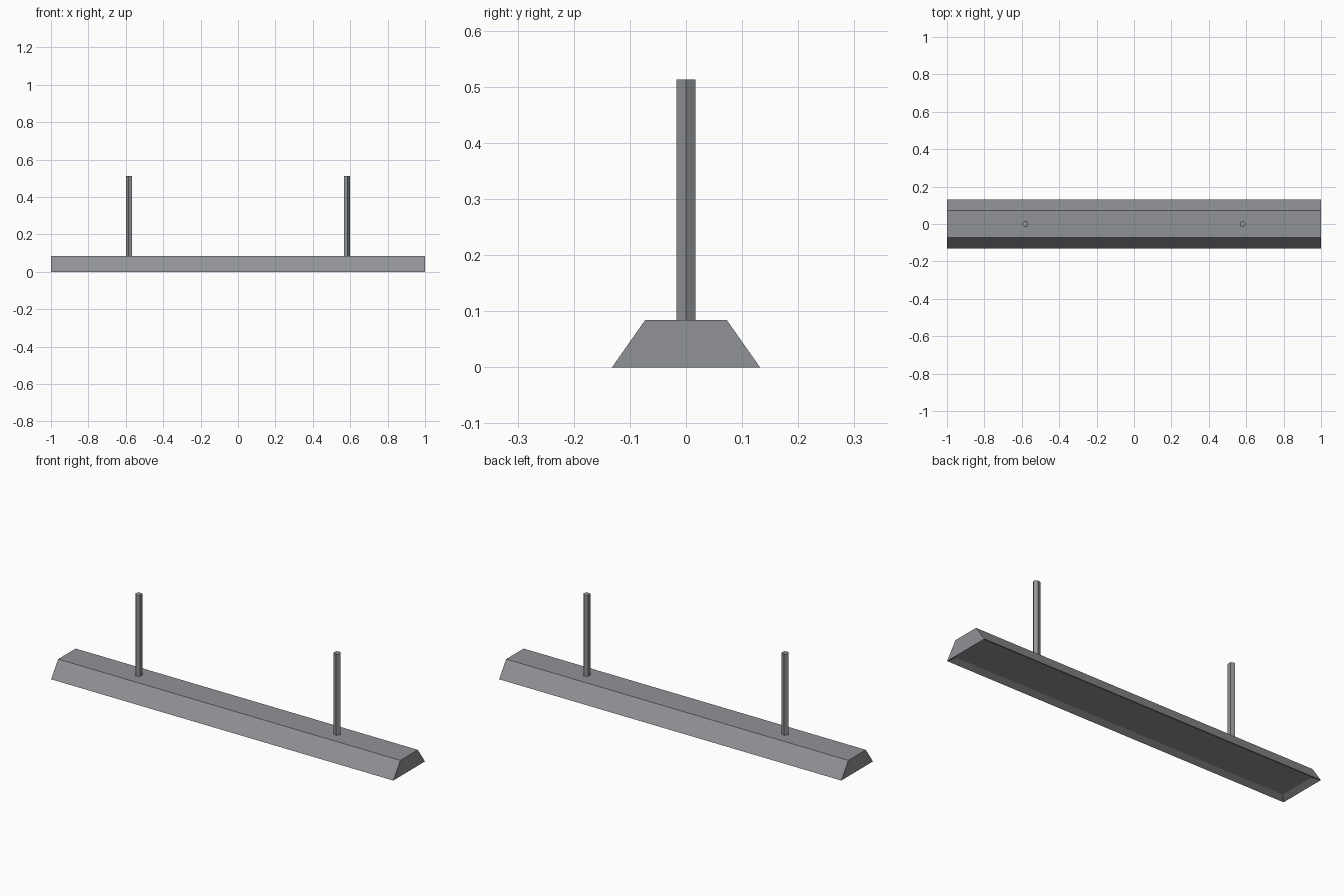
import bpy, bmesh, math

if "Cube" in bpy.data.objects:
    bpy.data.objects.remove(bpy.data.objects["Cube"])

grey = bpy.data.materials.new("grey metal")
grey.diffuse_color = (0.28, 0.29, 0.305, 1)
grey.use_nodes = True
grey.node_tree.nodes["Principled BSDF"].inputs["Base Color"].default_value = grey.diffuse_color


def extrude_profile(name, points, offset):
    """Closed solid made by sweeping a flat outline along an offset."""
    bm = bmesh.new()
    face = bm.faces.new([bm.verts.new(p) for p in points])
    new = bmesh.ops.extrude_face_region(bm, geom=[face], use_keep_orig=True)["geom"]
    bmesh.ops.translate(bm, vec=offset,
                        verts=[v for v in new if isinstance(v, bmesh.types.BMVert)])
    bmesh.ops.recalc_face_normals(bm, faces=bm.faces[:])
    return bm


def finish(bm, name):
    mesh = bpy.data.meshes.new(name)
    bmesh.ops.recalc_face_normals(bm, faces=bm.faces[:])
    bm.to_mesh(mesh)
    bm.free()
    mesh.materials.append(grey)
    obj = bpy.data.objects.new(name, mesh)
    bpy.context.collection.objects.link(obj)
    return obj


# Lamp housing: trapezoid section with a shallow recess underneath
TOP = 0.084
section = [(-1, -0.132, 0), (-1, 0.132, 0), (-1, 0.073, TOP), (-1, -0.073, TOP)]
bm = extrude_profile("housing", section, (2, 0, 0))
bm.normal_update()
bottom = min(bm.faces, key=lambda f: f.calc_center_median().z)
bmesh.ops.inset_region(bm, faces=[bottom], thickness=0.03, use_even_offset=True)
bmesh.ops.translate(bm, verts=bottom.verts[:], vec=(0, 0, 0.016))
finish(bm, "lamp_housing")

# Hanging rods: five-sided, mirrored so a corner points outward
for side, label in ((-1, "left"), (1, "right")):
    r = 0.018
    ring = [(side * (0.58 + r * math.cos(i * math.tau / 5)),
             r * math.sin(i * math.tau / 5), TOP) for i in range(5)]
    finish(extrude_profile("rod", ring, (0, 0, 0.513 - TOP)), label + "_hanging_rod")
